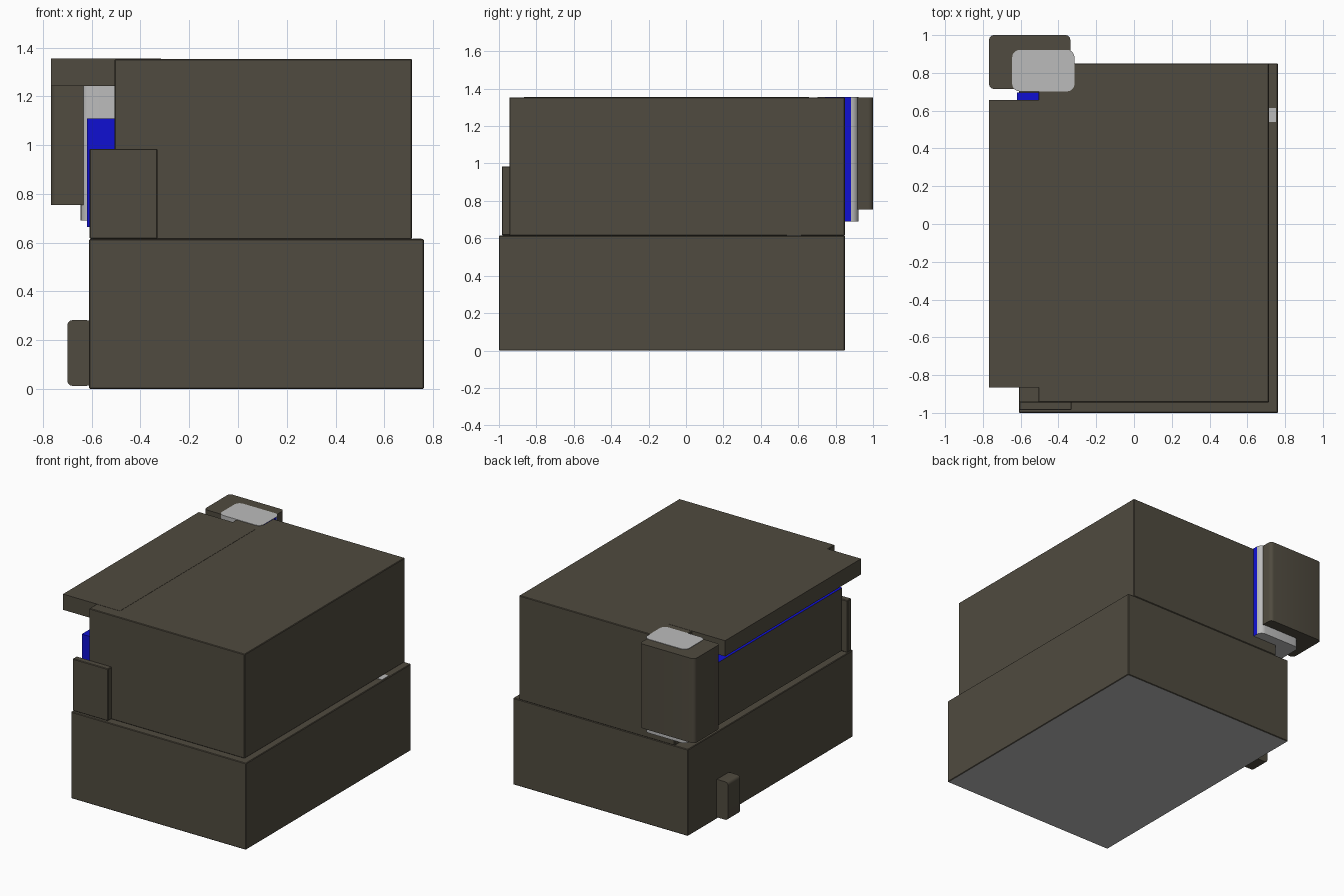
import bpy, bmesh

if "Cube" in bpy.data.objects:
    bpy.data.objects.remove(bpy.data.objects["Cube"])

def material(name, rgb):
    m = bpy.data.materials.new(name)
    m.diffuse_color = (*rgb, 1)
    m.use_nodes = True
    m.node_tree.nodes["Principled BSDF"].inputs["Base Color"].default_value = m.diffuse_color
    return m

DARK = material("dark olive casing", (0.08, 0.07, 0.05))
GREY = material("light grey", (0.5, 0.5, 0.5))
BLUE = material("blue", (0.005, 0.005, 0.65))

def box(name, x, y, z, mats, bevel=0.0, segments=1, vertical=None, rule=None):
    """Box from ranges; vertical gives the axis whose parallel edges are rounded."""
    bm = bmesh.new()
    bmesh.ops.create_cube(bm, size=1)
    for v in bm.verts:
        v.co = [(r[0] + r[1]) / 2 + c * (r[1] - r[0]) for r, c in zip((x, y, z), v.co)]
    if bevel:
        edges = [e for e in bm.edges if vertical is None
                 or abs((e.verts[0].co - e.verts[1].co).normalized()[vertical]) > 0.9]
        bmesh.ops.bevel(bm, geom=edges, offset=bevel, segments=segments,
                        profile=0.5, affect='EDGES')
    bm.normal_update()
    if rule:
        for f in bm.faces:
            f.material_index = rule(f.normal)
    me = bpy.data.meshes.new(name)
    bm.to_mesh(me)
    bm.free()
    for m in mats:
        me.materials.append(m)
    ob = bpy.data.objects.new(name, me)
    bpy.context.collection.objects.link(ob)
    if segments > 1:
        bpy.context.view_layer.objects.active = ob
        ob.select_set(True)
        bpy.ops.object.shade_smooth_by_angle(angle=0.6)
        ob.select_set(False)
    return ob

# main casing; the underside of the base is grey
box("base_case", (-0.61, 0.762), (-1.0, 0.85), (0, 0.614), [DARK, GREY], 0.004,
    rule=lambda n: int(n.z < -0.9))
box("upper_case", (-0.506, 0.714), (-0.945, 0.85), (0.614, 1.353), [DARK], 0.004)
box("front_panel", (-0.608, -0.33), (-0.985, -0.94), (0.616, 0.985), [DARK], 0.004)

# side: blue block with a dark outer face, lid over it
box("side_block", (-0.62, -0.5), (-0.865, 0.695), (0.665, 1.11), [BLUE, DARK],
    rule=lambda n: int(n.x < -0.9))
box("side_lid", (-0.767, -0.32), (-0.865, 0.657), (1.243, 1.3545), [DARK])

# rear corner: dark housing around a grey column with a blue inner face
box("rear_housing", (-0.767, -0.337), (0.715, 1.0), (0.755, 1.353), [DARK],
    0.025, 4, vertical=2)
box("rear_column", (-0.645, -0.315), (0.702, 0.922), (0.69, 1.356), [GREY, BLUE],
    0.04, 5, vertical=2, rule=lambda n: int(n.x > 0.99))

# small fittings
box("side_latch", (-0.70, -0.6), (0.395, 0.53), (0.013, 0.282), [DARK],
    0.02, 3, vertical=1)
box("step_marker", (0.716, 0.752), (0.54, 0.615), (0.61, 0.617), [GREY])
